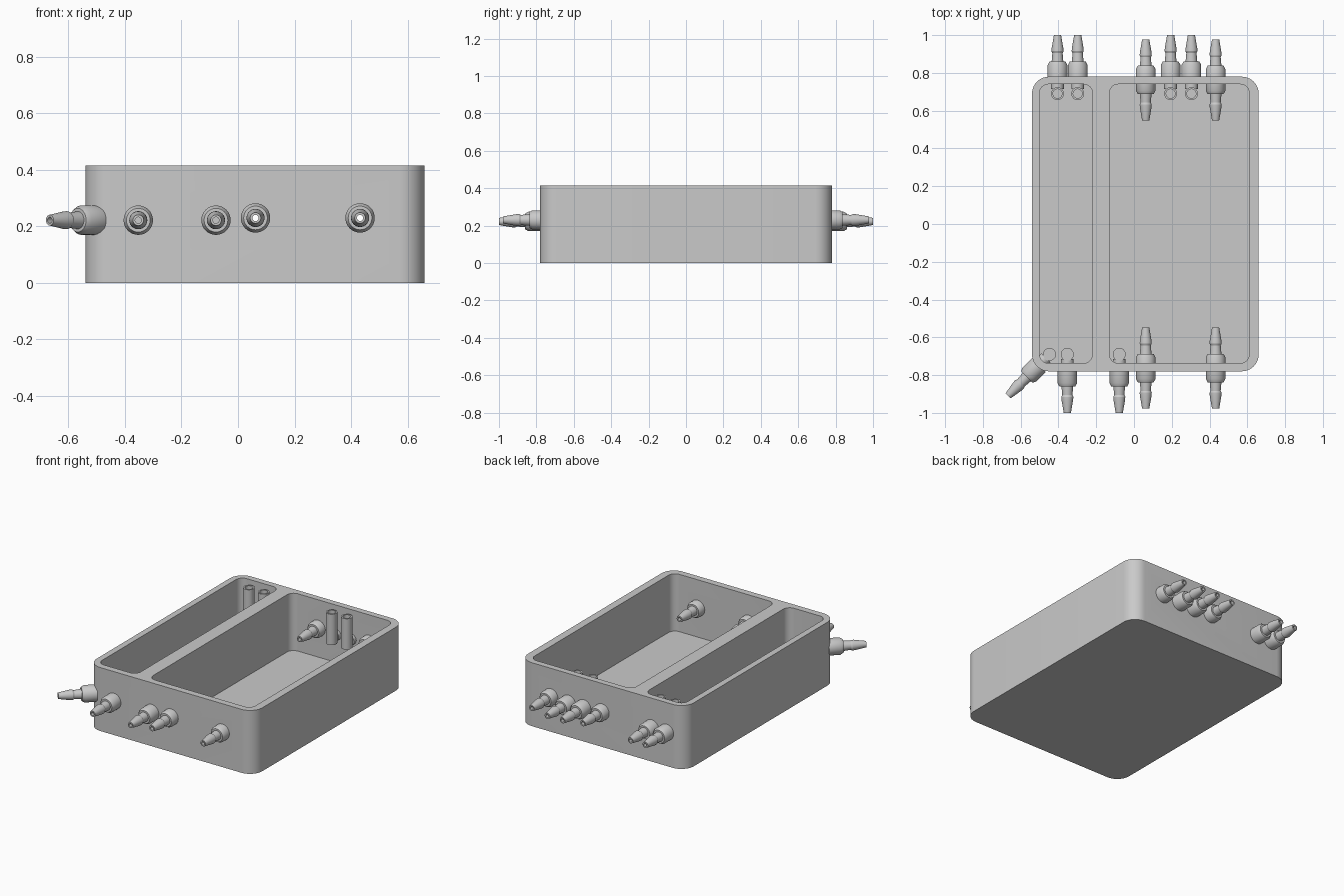
import bpy, bmesh, math
from mathutils import Vector

if "Cube" in bpy.data.objects:
    bpy.data.objects.remove(bpy.data.objects["Cube"], do_unlink=True)

GREY = (0.59, 0.59, 0.59, 1)
mat = bpy.data.materials.new("light grey plastic")
mat.use_nodes = True
mat.diffuse_color = GREY
mat.node_tree.nodes["Principled BSDF"].inputs["Base Color"].default_value = GREY


def finish(bm, name, location=(0, 0, 0), direction=(0, 0, 1)):
    """Turn a bmesh into a smooth object whose local z points along direction."""
    bmesh.ops.recalc_face_normals(bm, faces=bm.faces[:])
    for f in bm.faces:
        f.smooth = True
    me = bpy.data.meshes.new(name)
    bm.to_mesh(me)
    bm.free()
    me.set_sharp_from_angle(angle=math.radians(30))
    me.materials.append(mat)
    ob = bpy.data.objects.new(name, me)
    bpy.context.collection.objects.link(ob)
    ob.location = location
    ob.rotation_mode = 'QUATERNION'
    # Side-pointing parts lie in the xy plane, so tip z over about a level axis
    d = Vector(direction)
    if d.z < 0:
        ob.rotation_quaternion = (0, 1, 0, 0)
    else:
        ob.rotation_quaternion = Vector((0, 0, 1)).rotation_difference(d)
    return ob


def rounded_prism(name, x0, x1, y0, y1, z0, z1, r, steps=10):
    bm = bmesh.new()
    corners = [(x1 - r, y1 - r), (x0 + r, y1 - r), (x0 + r, y0 + r), (x1 - r, y0 + r)]
    verts = []
    for i, (cx, cy) in enumerate(corners):
        for k in range(steps + 1):
            a = math.pi / 2 * (i + k / steps)
            verts.append(bm.verts.new((cx + r * math.cos(a), cy + r * math.sin(a), z0)))
    face = bm.faces.new(verts)
    top = bmesh.ops.extrude_face_region(bm, geom=[face], use_keep_orig=True)["geom"]
    bmesh.ops.translate(bm, verts=[v for v in top if isinstance(v, bmesh.types.BMVert)],
                        vec=(0, 0, z1 - z0))
    return finish(bm, name)


def lathe(name, profile, location, direction, steps=32):
    """Spin a closed (radius, height) outline about local z."""
    bm = bmesh.new()
    vs = [bm.verts.new((r, 0, h)) for r, h in profile]
    es = [bm.edges.new((vs[i], vs[(i + 1) % len(vs)])) for i in range(len(vs))]
    bmesh.ops.spin(bm, geom=vs + es, cent=(0, 0, 0), axis=(0, 0, 1),
                   angle=math.tau, steps=steps, use_merge=False)
    bmesh.ops.remove_doubles(bm, verts=bm.verts[:], dist=1e-5)
    return finish(bm, name, location, direction)


def cut_all(target, cutters):
    """Subtract the cutters, bake the result, then tidy the shading."""
    for cutter in cutters:
        mod = target.modifiers.new("cut", 'BOOLEAN')
        mod.operation = 'DIFFERENCE'
        mod.solver = 'EXACT'
        mod.object = cutter
    bpy.context.view_layer.update()
    baked = bpy.data.meshes.new_from_object(
        target.evaluated_get(bpy.context.evaluated_depsgraph_get()))
    target.modifiers.clear()
    target.data = baked
    for cutter in cutters:
        bpy.data.objects.remove(cutter, do_unlink=True)
    # Flat walls and floors stay flat; only the narrow corner strips are smooth
    for p in baked.polygons:
        n = p.normal
        p.use_smooth = max(abs(n.x), abs(n.y), abs(n.z)) < .9999
    baked.set_sharp_from_angle(angle=math.radians(30))


# Hose barb outline, measured from the end of the thick collar
BARB = [(.052, -.018), (.042, 0), (.031, 0), (.027, .045), (.032, .055),
        (.031, .07), (.019, .14)]
BORE = .011
PIPE = .034
Z_ELBOW, Z_STRAIGHT = .222, .23

# Tray with two compartments
tray = rounded_prism("tray", -.54, .66, -.78, .78, 0, .415, .09)
cutters = [rounded_prism("narrow_cutter", -.5, -.22, -.737, .74, .04, .6, .047),
           rounded_prism("wide_cutter", -.13, .61, -.737, .74, .04, .6, .047)]

# Double ended fittings through both end walls
for side in (-1, 1):
    for x in (.062, .432):
        half = [(r, h + .075) for r, h in BARB]
        profile = ([(BORE, -half[-1][1])] + [(r, -h) for r, h in reversed(half)]
                   + half + [(BORE, half[-1][1])])
        centre = (x, side * .763, Z_STRAIGHT)
        lathe("through_fitting", profile, centre, (0, side, 0))
        cutters.append(lathe("wall_hole_cutter",
                             [(0, -.12), (.03, -.12), (.03, .12), (0, .12)],
                             centre, (0, side, 0)))
cut_all(tray, cutters)


def elbow_fitting(x, y, direction, up):
    """Outer barb, short wall stub and an upright pipe inside the tray."""
    d = Vector(direction).normalized()
    at = Vector((x, y, Z_ELBOW))
    barb = [(r, h + .17) for r, h in BARB]
    lathe("outer_barb", [(BORE, .08), (.052, .08)] + barb + [(BORE, barb[-1][1])], at, d)
    lathe("wall_stub", [(0, .026), (PIPE, .026), (PIPE, .06), (0, .06)], at, d)
    end = .168
    lathe("inner_pipe", [(0, -PIPE), (PIPE, -PIPE), (PIPE, end), (.024, end),
                         (.024, 0), (0, 0)], at, (0, 0, 1 if up else -1))


# Back outlets rise, front inlets drop towards the floor
for x in (-.405, -.298, .194, .304):
    elbow_fitting(x, .69, (0, 1, 0), True)
for x in (-.353, -.078):
    elbow_fitting(x, -.69, (0, -1, 0), False)
elbow_fitting(-.447, -.69, (-1, -1, 0), False)
